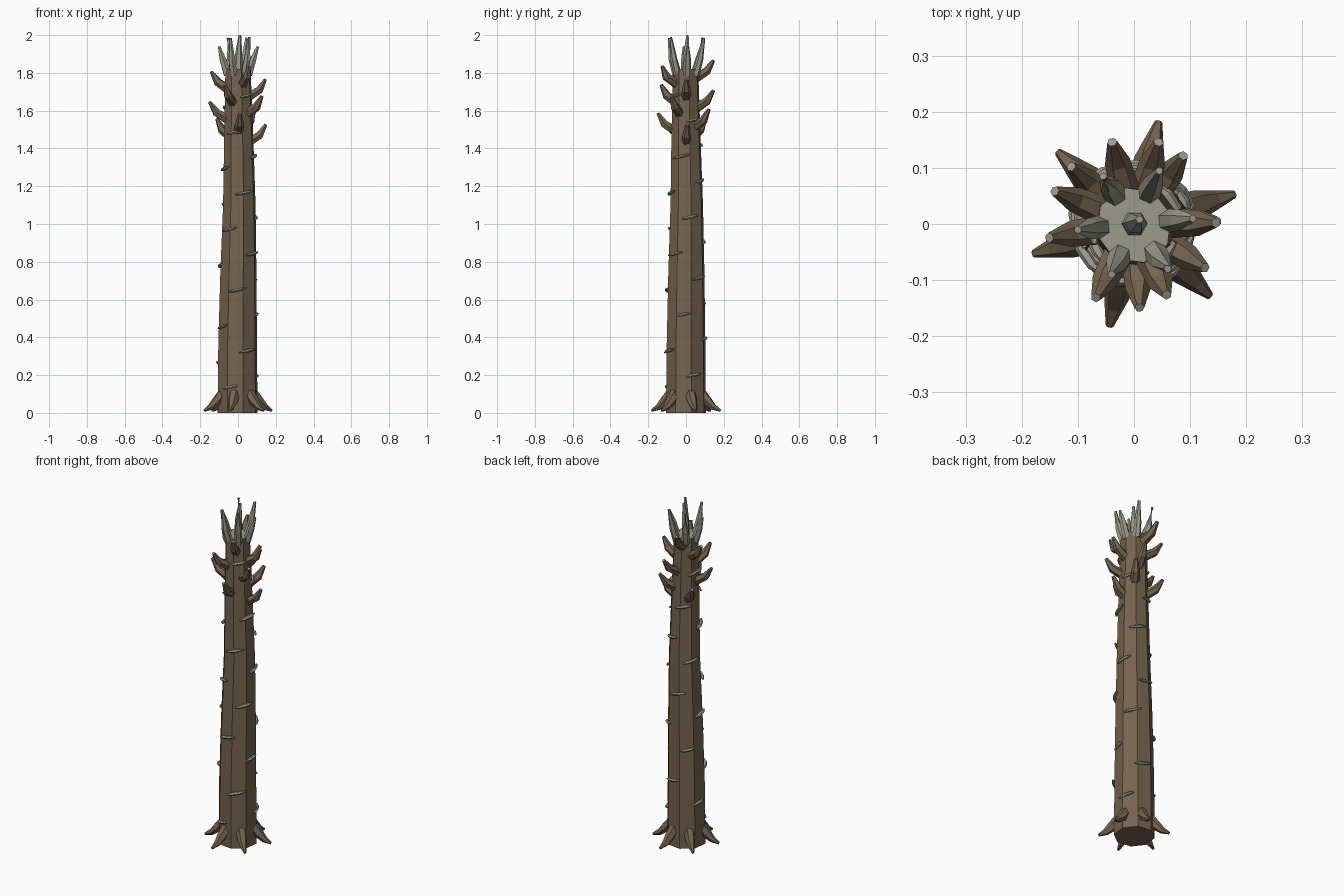
import bpy, bmesh, math, random
from mathutils import Vector, Matrix

if "Cube" in bpy.data.objects:
    bpy.data.objects.remove(bpy.data.objects["Cube"])

random.seed(4)


def material(name, rgb):
    m = bpy.data.materials.new(name)
    m.diffuse_color = (*rgb, 1)
    m.use_nodes = True
    m.node_tree.nodes["Principled BSDF"].inputs["Base Color"].default_value = m.diffuse_color
    return m


BARK = material("bark", (0.18, 0.125, 0.077))
PALE = material("pale_wood", (0.33, 0.33, 0.26))


def tube(name, path, radii, sides, mats, phase=0.0, flat=False, squash=1.0):
    """Low-poly tapered limb along a path; last face takes the second material."""
    pts = [Vector(p) for p in path]
    bm = bmesh.new()
    rings = []
    for i, (p, r) in enumerate(zip(pts, radii)):
        d = (pts[min(i + 1, len(pts) - 1)] - pts[max(i - 1, 0)]).normalized()
        if flat:
            u, v = Vector((1, 0, 0)), Vector((0, 1, 0))
        else:
            ref = Vector((0, 0, 1)) if abs(d.z) < 0.98 else Vector((0, 1, 0))
            u = d.cross(ref).normalized()
            v = u.cross(d)
        ring = []
        for k in range(sides):
            a = phase + math.tau * k / sides
            ring.append(bm.verts.new(p + r * (math.cos(a) * u + squash * math.sin(a) * v)))
        rings.append(ring)
    for a, b in zip(rings, rings[1:]):
        for k in range(sides):
            j = (k + 1) % sides
            bm.faces.new((a[k], a[j], b[j], b[k]))
    bm.faces.new(rings[0][::-1])
    tip = bm.faces.new(rings[-1])
    tip.material_index = len(mats) - 1
    bmesh.ops.recalc_face_normals(bm, faces=bm.faces)
    me = bpy.data.meshes.new(name)
    bm.to_mesh(me)
    bm.free()
    for m in mats:
        me.materials.append(m)
    ob = bpy.data.objects.new(name, me)
    bpy.context.collection.objects.link(ob)
    return ob


# Trunk: slightly wandering tapered column with a pale cut top
trunk_path = [(-0.002, 0, 0), (-0.002, 0, 0.35), (0.002, 0.002, 0.74), (0.007, 0.004, 1.1),
              (0.004, 0, 1.45), (0, -0.002, 1.82)]
trunk_r = [0.109, 0.106, 0.099, 0.089, 0.08, 0.069]
tube("trunk", trunk_path, trunk_r, 8, [BARK, PALE], math.radians(15), flat=True)


def trunk_at(z):
    for i in range(len(trunk_path) - 1):
        z0, z1 = trunk_path[i][2], trunk_path[i + 1][2]
        if z <= z1 or i == len(trunk_path) - 2:
            t = (z - z0) / (z1 - z0)
            c = Vector(trunk_path[i]).lerp(Vector(trunk_path[i + 1]), t)
            return c, trunk_r[i] + t * (trunk_r[i + 1] - trunk_r[i])


def polar(r, deg, z):
    a = math.radians(deg)
    return Vector((r * math.cos(a), r * math.sin(a), z))


# Roots flaring out at the base
for i in range(6):
    a = 16.5 + 60 * i
    tube(f"root_{i}", [polar(0.08, a, 0.105), polar(0.118, a, 0.06), polar(0.15, a, 0.03),
                       polar(0.187, a, 0.012)],
         [0.03, 0.027, 0.018, 0.007], 6, [BARK])

# Broken branch stubs: tip x, tip y, tip z
stubs = [(-0.145, 0.06, 1.81), (-0.155, -0.025, 1.65), (-0.115, 0.105, 1.56),
         (0.15, 0.002, 1.77), (0.152, 0.005, 1.53), (0.13, -0.08, 1.68),
         (0.06, -0.13, 1.84), (0.01, -0.153, 1.59), (-0.07, -0.135, 1.74),
         (-0.04, 0.15, 1.87), (0.045, 0.15, 1.71), (0.09, 0.125, 1.61)]
for i, (x, y, z) in enumerate(stubs):
    r, a = math.hypot(x, y), math.degrees(math.atan2(y, x))
    tube(f"branch_stub_{i}", [polar(0.05, a, z - 0.10), polar(0.115, a, z - 0.06),
                              polar(r - 0.004, a, z - 0.003)],
         [0.027, 0.023, 0.009], 6, [BARK, PALE])

# Splintered crown: ring of leaning spikes plus a centre spike
crown = [(-0.055, 0.085, 1.985), (0.045, 0.095, 1.985), (0.105, 0.01, 1.94),
         (0.06, -0.08, 1.99), (-0.04, -0.09, 1.985), (-0.1, -0.01, 1.94)]
for i, (x, y, z) in enumerate(crown):
    r, a = math.hypot(x, y), math.degrees(math.atan2(y, x))
    tube(f"crown_spike_{i}", [polar(0.055, a, 1.79), polar(0.08, a, 1.87), polar(r, a, z)],
         [0.022, 0.019, 0.007], 6, [PALE])
tube("centre_spike", [(0, 0, 1.78), (0.003, 0.002, 1.89), (0.01, 0.008, 2.0)],
     [0.025, 0.02, 0.007], 6, [PALE])

# Bark scars: thin tilted slivers spiralling up the trunk by the golden angle
for n in range(-1, 24):
    z = 0.2 + 0.0643 * n
    c, r = trunk_at(z)
    a = 25 + 137.5 * n
    half = random.uniform(0.038, 0.05)
    out = polar(1, a, 0)
    along = (polar(1, a + 90, 0) + Vector((0, 0, 0.2))).normalized()
    mid = c + out * (r * 0.97 + random.uniform(-0.002, 0.006))
    tube(f"bark_scar_{n + 1}",
         [mid - along * half - out * 0.006, mid - along * half * 0.4,
          mid + along * half * 0.4, mid + along * half - out * 0.006],
         [0.005, 0.011, 0.011, 0.005], 6, [PALE], squash=0.8)
